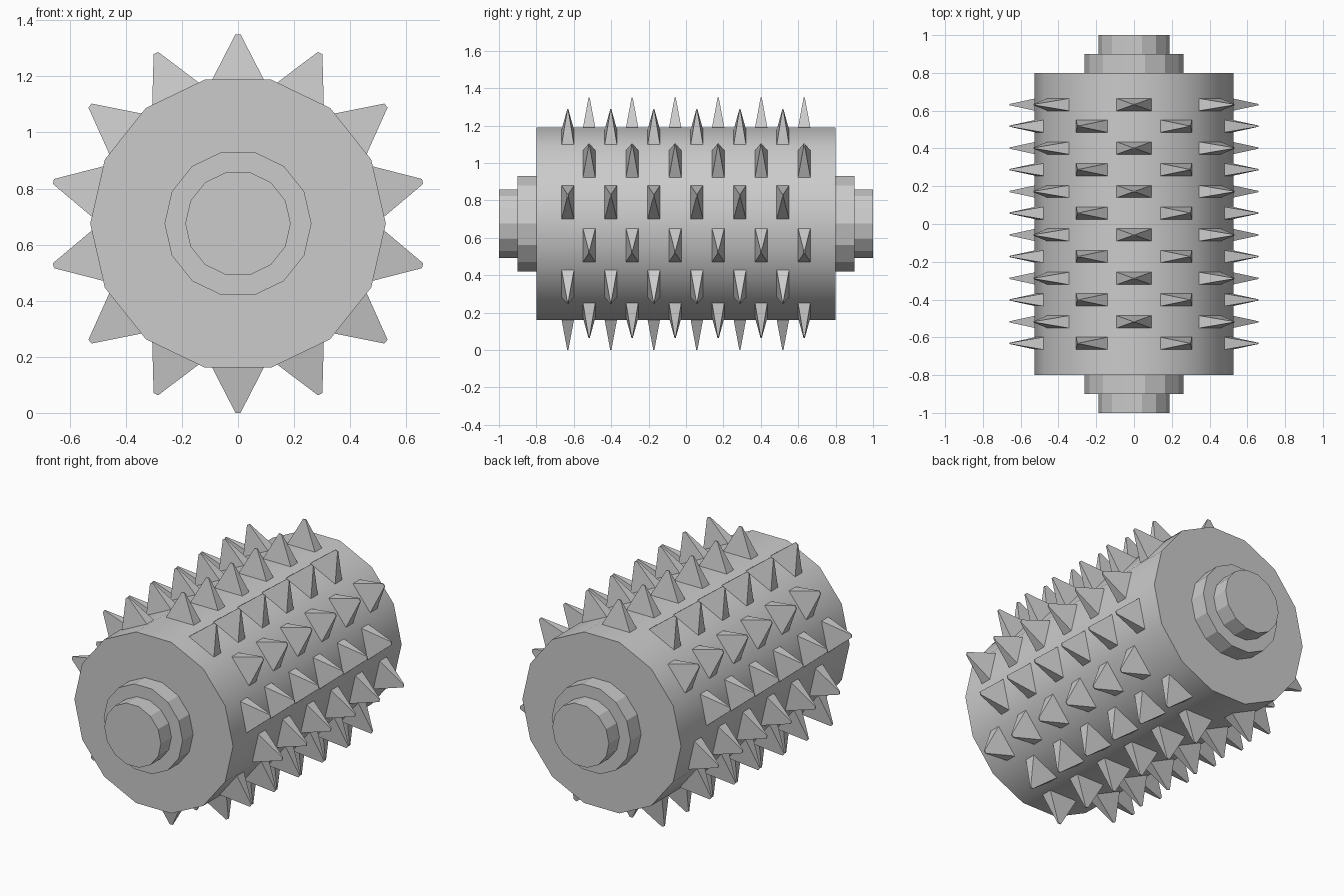
import bpy, bmesh
from math import pi, sin, cos, radians

if "Cube" in bpy.data.objects:
    bpy.data.objects.remove(bpy.data.objects["Cube"])

SIDES = 14
CZ = 0.675          # height of the roller axis
R = 0.527           # drum corner radius
FLAT = R * cos(pi / SIDES)


def finish(bm, name):
    bmesh.ops.recalc_face_normals(bm, faces=bm.faces)
    me = bpy.data.meshes.new(name)
    bm.to_mesh(me)
    bm.free()
    ob = bpy.data.objects.new(name, me)
    bpy.context.collection.objects.link(ob)
    return ob


def lathe(name, profile, cap_end=False):
    """Sweep (y, radius) points around the roller axis."""
    bm = bmesh.new()
    rings = [[bm.verts.new((r * cos(2 * pi * i / SIDES), y, CZ + r * sin(2 * pi * i / SIDES)))
              for i in range(SIDES)] for y, r in profile]
    for a, b in zip(rings, rings[1:]):
        for i in range(SIDES):
            j = (i + 1) % SIDES
            bm.faces.new((a[i], a[j], b[j], b[i]))
    if cap_end:
        bm.faces.new(rings[-1])
    return finish(bm, name)


# Main drum, smooth around its length with sharp ends
drum = lathe("drum", [(-0.8, 0.262), (-0.8, R), (0.8, R), (0.8, 0.262)])
bpy.context.view_layer.objects.active = drum
drum.select_set(True)
bpy.ops.object.shade_smooth_by_angle(angle=radians(30))

# Stepped faceted axle stubs; normals forced outward because one end is open
for name, s in (("front_axle", -1), ("back_axle", 1)):
    lathe(name, [(s * 0.8, 0.262), (s * 0.9, 0.262), (s * 0.9, 0.188), (s * 1.0, 0.188)], True)

# Spikes: staggered rows, one row on each flat of the drum
bm = bmesh.new()
for row in range(SIDES):
    a = pi / 2 + row * 2 * pi / SIDES
    shift = -0.055 if row % 2 == 0 else 0.06 - 0.115
    start = -0.518 if row % 2 == 0 else -0.632

    def point(t, y, r):
        return bm.verts.new((r * cos(a) - t * sin(a), y, CZ + r * sin(a) + t * cos(a)))

    for k in range(6):
        y = start + 0.23 * k
        quad = ((-1, -1), (1, -1), (1, 1), (-1, 1))
        base = [point(u * 0.092, y + v * 0.033, FLAT) for u, v in quad]
        tip = [point(u * 0.009, y + v * 0.003, 0.675) for u, v in quad]
        for i in range(4):
            j = (i + 1) % 4
            bm.faces.new((base[i], base[j], tip[j], tip[i]))
        bm.faces.new(tip)
finish(bm, "spikes")
